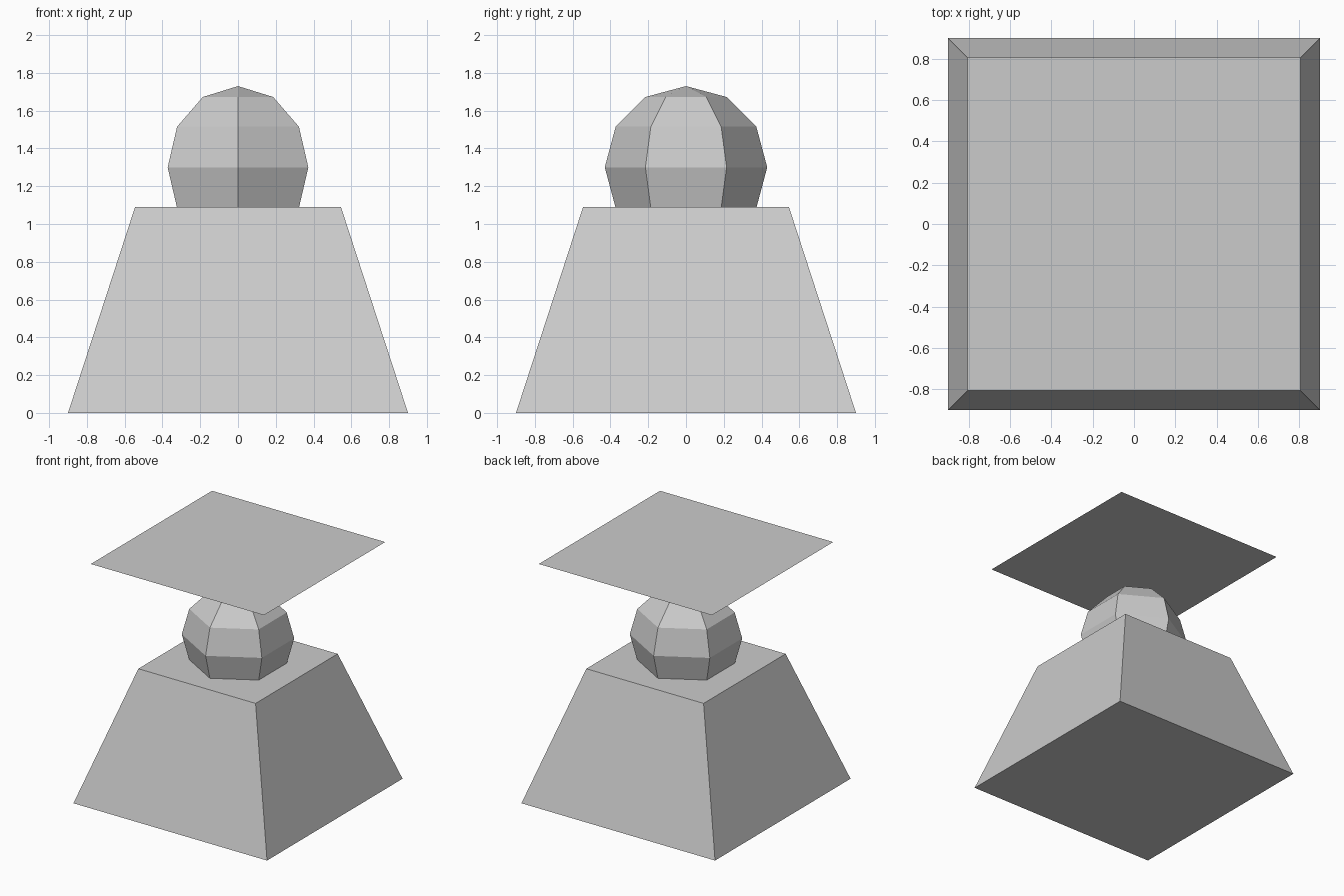
import bpy
import math

# Remove the default cube
default = bpy.data.objects.get("Cube")
if default:
    bpy.data.objects.remove(default, do_unlink=True)

# One plain grey
grey = bpy.data.materials.new("light_grey")
grey.use_nodes = True
colour = (0.6, 0.6, 0.6, 1.0)
grey.diffuse_color = colour
grey.node_tree.nodes["Principled BSDF"].inputs["Base Color"].default_value = colour


def finish(name):
    """Name the new object, colour it and keep its faces flat."""
    obj = bpy.context.object
    obj.name = name
    obj.data.name = name
    obj.data.materials.append(grey)
    bpy.ops.object.transform_apply(location=False, rotation=True, scale=True)
    bpy.ops.object.shade_flat()
    return obj


BASE_HALF, TOP_HALF, BASE_HEIGHT = 0.9, 0.545, 1.09

# Square tapered base
bpy.ops.mesh.primitive_cone_add(
    vertices=4, radius1=BASE_HALF * math.sqrt(2), radius2=TOP_HALF * math.sqrt(2),
    depth=BASE_HEIGHT, location=(0, 0, BASE_HEIGHT / 2), rotation=(0, 0, math.pi / 4))
finish("tapered_base")

# Six-sided ball sunk into the base, with corners at front and back
bpy.ops.mesh.primitive_uv_sphere_add(
    segments=6, ring_count=6, radius=0.43, location=(0, 0, 1.3))
ball = finish("faceted_ball")
if max(v.co.y for v in ball.data.vertices) < 0.42:
    ball.rotation_euler.z = math.radians(30)

# Thin square sheet floating above the ball
bpy.ops.mesh.primitive_plane_add(size=1.61, location=(0, 0, 2.0))
finish("top_sheet")
